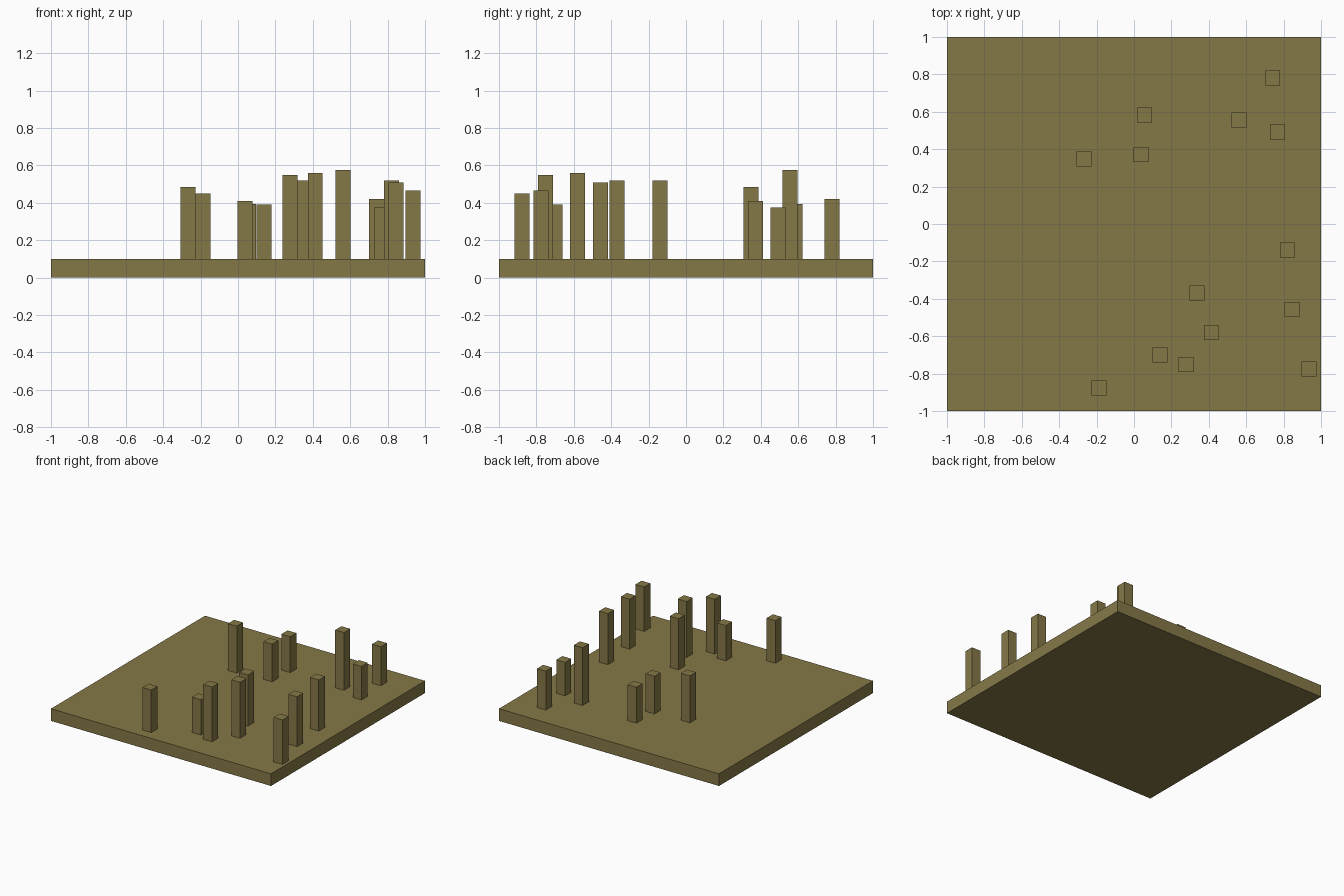
import bpy

old = bpy.data.objects.get("Cube")
if old:
    bpy.data.objects.remove(old, do_unlink=True)

# Single olive brown colour
olive = bpy.data.materials.new("olive_brown")
olive.use_nodes = True
colour = (0.235, 0.19, 0.064, 1)
olive.diffuse_color = colour
olive.node_tree.nodes["Principled BSDF"].inputs["Base Color"].default_value = colour

SLAB_TOP = 0.1
POST_WIDTH = 0.08


def add_box(name, x, y, width, bottom, top):
    """Square box standing between two heights."""
    bpy.ops.mesh.primitive_cube_add(size=1, location=(x, y, (bottom + top) / 2))
    box = bpy.context.object
    box.name = name
    box.scale = (width, width, top - bottom)
    bpy.ops.object.transform_apply(location=False, rotation=False, scale=True)
    box.data.materials.append(olive)
    return box


# Ground slab
add_box("ground_slab", 0, 0, 2, 0, SLAB_TOP)

# Scattered posts: x, y, top height
posts = [
    (0.74, 0.78, 0.42),
    (0.055, 0.582, 0.395),
    (0.562, 0.557, 0.575),
    (0.766, 0.493, 0.375),
    (-0.267, 0.348, 0.485),
    (0.038, 0.372, 0.41),
    (0.82, -0.14, 0.52),
    (0.337, -0.368, 0.52),
    (0.845, -0.457, 0.51),
    (0.413, -0.58, 0.56),
    (0.14, -0.70, 0.39),
    (0.277, -0.75, 0.55),
    (0.935, -0.775, 0.465),
    (-0.187, -0.877, 0.45),
]
for number, (x, y, top) in enumerate(posts, 1):
    add_box(f"post_{number}", x, y, POST_WIDTH, SLAB_TOP, top)
